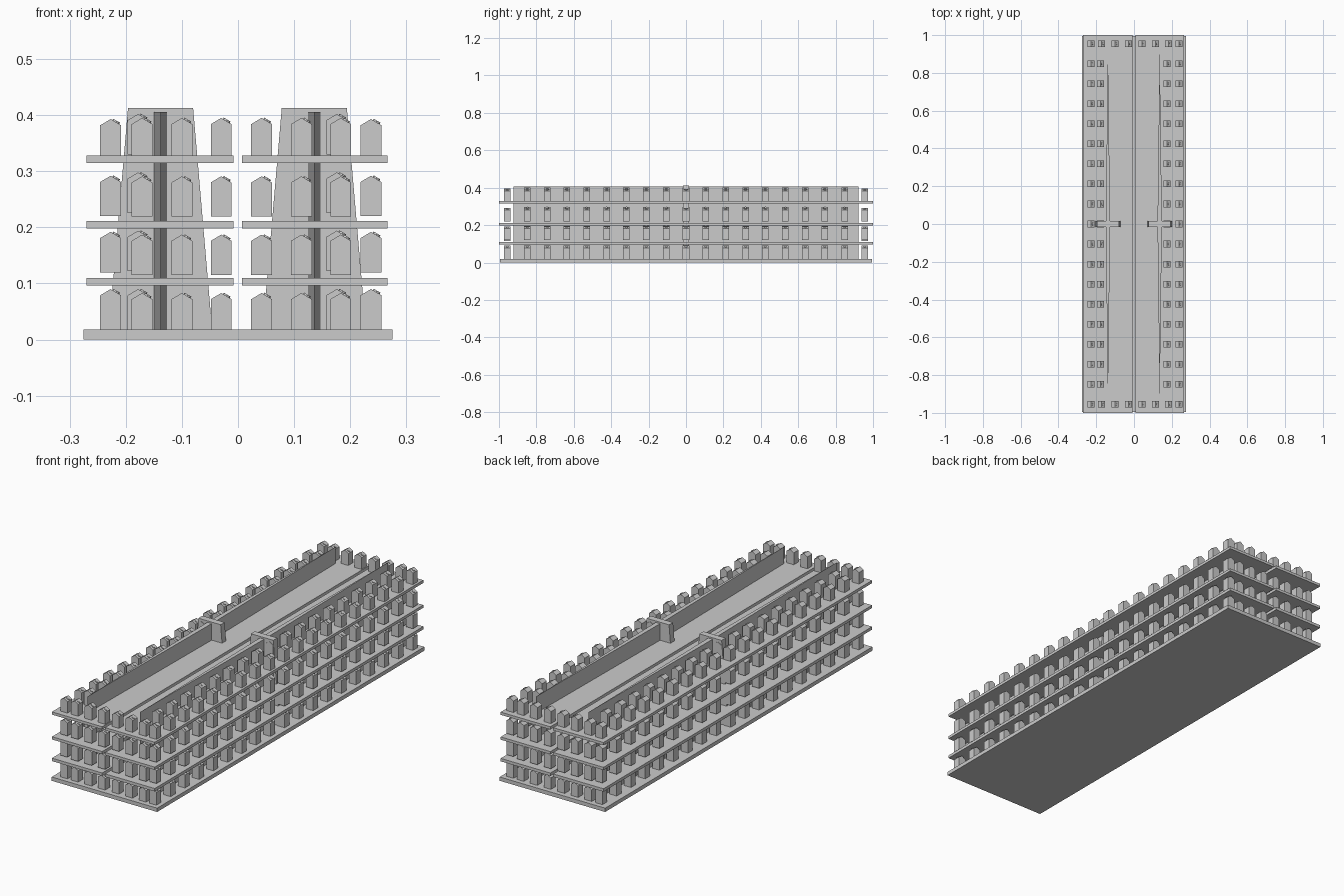
import bpy, bmesh
from mathutils import Matrix, Vector

if "Cube" in bpy.data.objects:
    bpy.data.objects.remove(bpy.data.objects["Cube"])


def make_object(name, mesh, loc=(0, 0, 0)):
    ob = bpy.data.objects.new(name, mesh)
    ob.location = loc
    bpy.context.collection.objects.link(ob)
    return ob


def box(name, x0, x1, y0, y1, z0, z1):
    bm = bmesh.new()
    m = Matrix.Translation(((x0 + x1) / 2, (y0 + y1) / 2, (z0 + z1) / 2)) @ \
        Matrix.Diagonal((x1 - x0, y1 - y0, z1 - z0, 1))
    bmesh.ops.create_cube(bm, size=1, matrix=m)
    mesh = bpy.data.meshes.new(name)
    bm.to_mesh(mesh)
    bm.free()
    return make_object(name, mesh)


def loft(name, lower, upper):
    """Closed solid between two matching loops of points."""
    bm = bmesh.new()
    a = [bm.verts.new(p) for p in lower]
    b = [bm.verts.new(p) for p in upper]
    n = len(a)
    bm.faces.new(a[::-1])
    bm.faces.new(b)
    for i in range(n):
        j = (i + 1) % n
        bm.faces.new((a[i], a[j], b[j], b[i]))
    bmesh.ops.recalc_face_normals(bm, faces=bm.faces)
    mesh = bpy.data.meshes.new(name)
    bm.to_mesh(mesh)
    bm.free()
    return mesh


def rect(cx, hx, hy, z):
    return [(cx - hx, -hy, z), (cx + hx, -hy, z), (cx + hx, hy, z), (cx - hx, hy, z)]


# Base slab
box("base", -0.275, 0.275, -0.995, 0.995, 0, 0.018)

# Shelves: two halves with a narrow gap, three levels
for z0, z1 in ((0.096, 0.11), (0.198, 0.211), (0.315, 0.328)):
    box("shelf_left", -0.27, -0.008, -1, 1, z0, z1)
    box("shelf_right", 0.007, 0.266, -1, 1, z0, z1)

for side, cx in (("left", -0.138), ("right", 0.136)):
    # Long divider wall, thickest in the middle and pointed at both ends
    plan = [(cx - 0.0115, 0), (cx, -0.923), (cx + 0.0115, 0), (cx, 0.923)]
    wall = loft("divider_" + side, [(x, y, 0.017) for x, y in plan],
                [(x, y, 0.406) for x, y in plan])
    make_object("divider_" + side, wall)
    # Tapered central support
    post = loft("support_" + side, rect(cx, 0.092, 0.015, 0.017),
                rect(cx, 0.058, 0.015, 0.413))
    make_object("support_" + side, post)

# Gable-topped carton with a small cap on one roof slope
W, D, SH, H = 0.0185, 0.0175, 0.061, 0.072
profile = [(-W, 0), (W, 0), (W, SH), (0, H), (-W, SH)]
carton = loft("carton", [(x, -D, z) for x, z in profile], [(x, D, z) for x, z in profile])
bm = bmesh.new()
bm.from_mesh(carton)
normal = Vector((H - SH, 0, W)).normalized()
turn = normal.to_track_quat('Z', 'Y').to_matrix().to_4x4()
centre = Vector((W * 0.5, 0, (SH + H) / 2)) + normal * 0.001
bmesh.ops.create_cone(bm, cap_ends=True, segments=8, radius1=0.007, radius2=0.007,
                      depth=0.004, matrix=Matrix.Translation(centre) @ turn)
bm.to_mesh(carton)
bm.free()

# Cartons: two columns along each long side plus a row across each end
outer_z = (0.018, 0.120, 0.220, 0.321)
inner_z = (0.011, 0.115, 0.219, 0.323)
for level in range(4):
    zo, zi = outer_z[level], inner_z[level]
    for i in range(19):
        y = -0.955 + i * 1.91 / 18
        end = i in (0, 18)
        for x in (-0.227, 0.237):
            make_object("carton_outer", carton, (x, y, zo))
        for x in ((-0.171, 0.183) if end else (-0.178, 0.176)):
            make_object("carton_inner", carton, (x, y, zi if end else zi + 0.007))
        if end:
            for x in (-0.1, -0.03, 0.042, 0.113):
                make_object("carton_end", carton, (x, y, zi))
